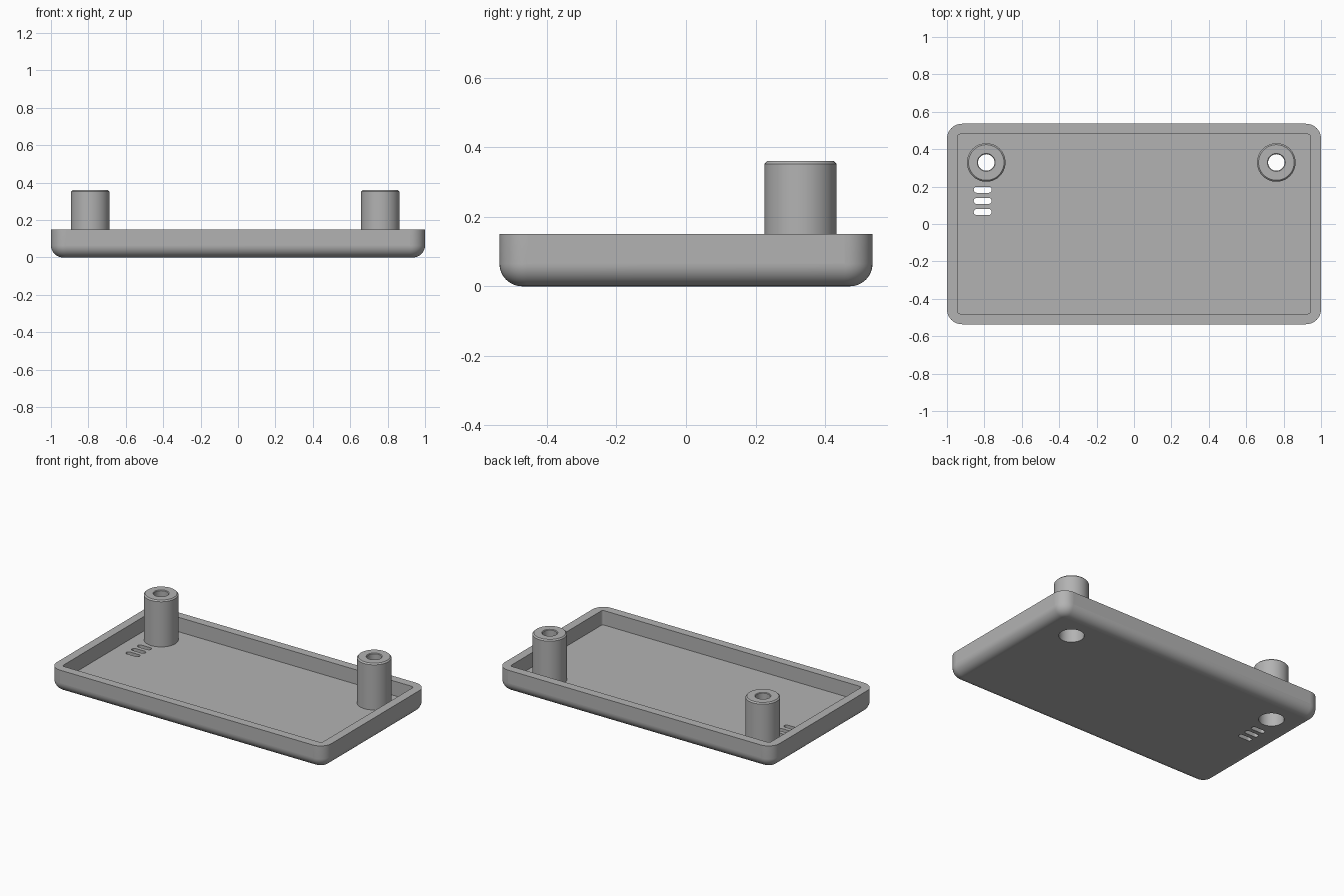
import bpy, bmesh
from math import sin, cos, pi

cube = bpy.data.objects.get("Cube")
if cube:
    bpy.data.objects.remove(cube, do_unlink=True)

HALF_X, HALF_Y = 1.0, 0.536
RIM, FLOOR, WALL = 0.15, 0.055, 0.056
CORNER, FILLET = 0.08, 0.065
BOSS_TOP, BOSS_R, BORE_R, HOLE_R = 0.36, 0.103, 0.076, 0.044
BOSSES = {"right_post": (-0.79, 0.329), "left_post": (0.761, 0.329)}
SEG = 64

grey = bpy.data.materials.new("grey plastic")
grey.use_nodes = True
colour = (0.45, 0.45, 0.45, 1)
grey.diffuse_color = colour
grey.node_tree.nodes["Principled BSDF"].inputs["Base Color"].default_value = colour


def rounded_rect(hx, hy, r, n=10):
    pts = []
    for q, (sx, sy) in enumerate([(1, 1), (-1, 1), (-1, -1), (1, -1)]):
        for i in range(n + 1):
            a = (q + i / n) * pi / 2
            pts.append((sx * (hx - r) + r * cos(a), sy * (hy - r) + r * sin(a)))
    return pts


def circle(r):
    return [(r * cos(2 * pi * i / SEG), r * sin(2 * pi * i / SEG)) for i in range(SEG)]


def loft(name, layers, cap=True, ring=False, at=(0, 0)):
    """Skin a list of (outline, z) layers, capped at the ends or closed in a ring."""
    bm = bmesh.new()
    rows = [[bm.verts.new((x + at[0], y + at[1], z)) for x, y in pts] for pts, z in layers]
    pairs = list(zip(rows, rows[1:])) + ([(rows[-1], rows[0])] if ring else [])
    for a, b in pairs:
        for i in range(len(a)):
            j = (i + 1) % len(a)
            bm.faces.new((a[i], a[j], b[j], b[i]))
    if cap:
        bm.faces.new(rows[0][::-1])
        bm.faces.new(rows[-1])
    bmesh.ops.recalc_face_normals(bm, faces=bm.faces)
    mesh = bpy.data.meshes.new(name)
    bm.to_mesh(mesh)
    bm.free()
    mesh.materials.append(grey)
    obj = bpy.data.objects.new(name, mesh)
    bpy.context.collection.objects.link(obj)
    return obj


def activate(obj):
    bpy.ops.object.select_all(action='DESELECT')
    obj.select_set(True)
    bpy.context.view_layer.objects.active = obj


def cut(obj, cutter):
    activate(obj)
    mod = obj.modifiers.new("cut", 'BOOLEAN')
    mod.operation, mod.solver, mod.object = 'DIFFERENCE', 'EXACT', cutter
    bpy.ops.object.modifier_apply(modifier=mod.name)
    bpy.data.objects.remove(cutter, do_unlink=True)


def smooth(obj):
    activate(obj)
    bpy.ops.object.shade_smooth_by_angle(angle=pi / 6)
    # keep the large plane faces evenly shaded
    for p in obj.data.polygons:
        if max(abs(c) for c in p.normal) > 0.9999 and p.area > 0.01:
            p.use_smooth = False


# Tray: filleted underside, straight wall, rim, then down to the inner floor
layers = []
for i in range(13):
    a = i / 12 * pi / 2
    inset = FILLET * (1 - sin(a))
    layers.append((rounded_rect(HALF_X - inset, HALF_Y - inset, CORNER - inset),
                   FILLET * (1 - cos(a))))
inner = rounded_rect(HALF_X - WALL, HALF_Y - WALL, 0.015)
layers += [(rounded_rect(HALF_X, HALF_Y, CORNER), RIM), (inner, RIM), (inner, FLOOR)]
tray = loft("tray", layers)

# Screw recesses through the floor
for at in BOSSES.values():
    cut(tray, loft("recess_cutter", [(circle(BORE_R), -0.1), (circle(BORE_R), 0.12)], at=at))

# Three vent slots
for k in range(3):
    slot = rounded_rect(0.048, 0.016, 0.0155, 6)
    cut(tray, loft("slot_cutter", [(slot, -0.1), (slot, 0.12)], at=(-0.809, 0.183 - k * 0.0595)))
smooth(tray)

# Hollow posts with a chamfered top and a narrow screw hole
C = 0.008
profile = [(BORE_R, FLOOR), (BOSS_R, FLOOR), (BOSS_R, BOSS_TOP - C), (BOSS_R - C, BOSS_TOP),
           (HOLE_R + C / 2, BOSS_TOP), (HOLE_R, BOSS_TOP - C / 2),
           (HOLE_R, 0.29), (BORE_R, 0.29)]
for name, at in BOSSES.items():
    smooth(loft(name, [(circle(r), z) for r, z in profile], cap=False, ring=True, at=at))
